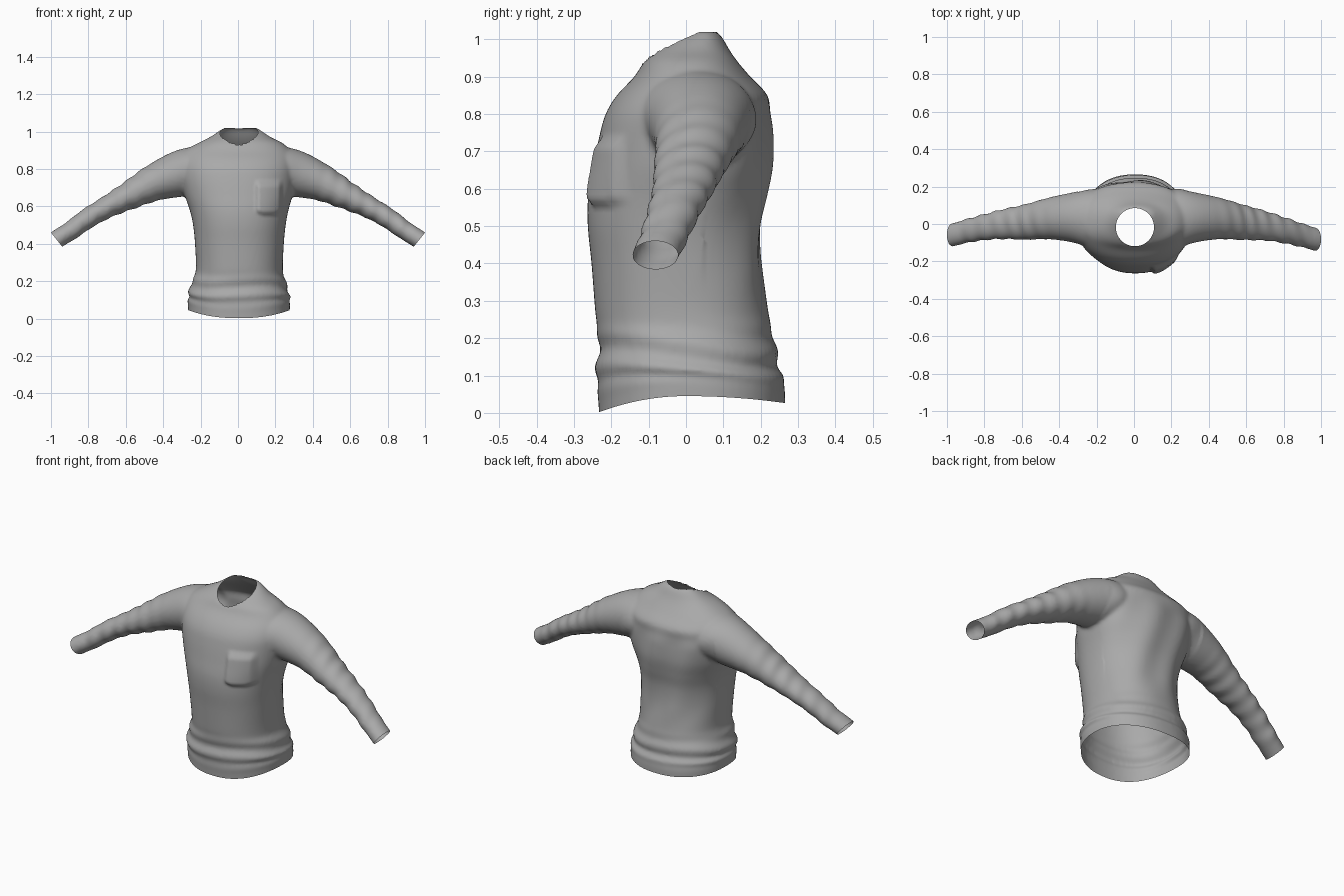
import bpy, bmesh, math
from mathutils import Vector

if "Cube" in bpy.data.objects:
    bpy.data.objects.remove(bpy.data.objects["Cube"])

SIDES = 64


def smooth_rows(rows, steps):
    """Catmull-Rom interpolation between rows of numbers."""
    out = []
    for i in range(len(rows) - 1):
        a, b, c, d = rows[max(i - 1, 0)], rows[i], rows[i + 1], rows[min(i + 2, len(rows) - 1)]
        for k in range(steps):
            t = k / steps
            out.append([0.5 * (2 * q + (r - p) * t + (2 * p - 5 * q + 4 * r - s) * t * t
                               + (3 * q - p - 3 * r + s) * t ** 3)
                        for p, q, r, s in zip(a, b, c, d)])
    return out + [list(rows[-1])]


def loft(bm, rings):
    """Closed tube through rings of points."""
    rings = [[bm.verts.new(p) for p in ring] for ring in rings]
    for a, b in zip(rings, rings[1:]):
        for i in range(SIDES):
            j = (i + 1) % SIDES
            bm.faces.new((a[i], a[j], b[j], b[i]))
    bm.faces.new(rings[0][::-1])
    bm.faces.new(rings[-1])


def power(v, n):
    return math.copysign(abs(v) ** (2 / n), v)


def ramp(v, lo, hi):
    t = min(max((v - lo) / (hi - lo), 0), 1)
    return t * t * (3 - 2 * t)


ANGLES = [2 * math.pi * i / SIDES for i in range(SIDES)]
bm = bmesh.new()

# Torso: height, left, right, front, back
TORSO = [
    (-0.05, -.265, .275, -.23, .265), (0.05, -.268, .278, -.236, .264),
    (0.11, -.265, .275, -.241, .250), (0.15, -.262, .268, -.235, .245),
    (0.20, -.245, .255, -.234, .235), (0.26, -.225, .240, -.242, .222),
    (0.40, -.230, .245, -.253, .202), (0.50, -.240, .255, -.263, .202),
    (0.58, -.258, .270, -.262, .217), (0.66, -.285, .292, -.248, .230),
    (0.74, -.305, .305, -.232, .230), (0.80, -.310, .310, -.215, .224),
    (0.85, -.305, .305, -.185, .218), (0.90, -.280, .280, -.138, .172),
    (0.94, -.210, .235, -.112, .138), (0.97, -.150, .175, -.078, .117),
    (1.00, -.105, .130, -.030, .100), (1.02, -.075, .100, .010, .085)]
rings = []
for z, x0, x1, y0, y1 in smooth_rows(TORSO, 5):
    ring = []
    for a in ANGLES:
        band = ramp(z, .03, .1) * (1 - ramp(z, .18, .27))
        fold = 1 + .022 * band * math.sin(z * 75 + 1.3 * math.sin(a * 2) + a)
        ring.append(((x0 + x1) / 2 + (x1 - x0) / 2 * power(math.cos(a), 2.25) * fold,
                     (y0 + y1) / 2 + (y1 - y0) / 2 * power(math.sin(a), 2.25) * fold, z))
    rings.append(ring)
loft(bm, rings)

# Sleeves: x, y, z, radius in the front plane, radius in depth
SLEEVE = [
    (.16, .02, .795, .120, .16), (.24, .03, .790, .127, .155),
    (.33, .035, .768, .121, .133), (.45, .03, .725, .098, .112),
    (.58, .01, .658, .075, .095), (.70, -.005, .596, .059, .080),
    (.80, -.025, .538, .054, .070), (.90, -.05, .466, .050, .064),
    (.97, -.07, .422, .049, .062), (1.04, -.085, .364, .049, .062)]
for side, drift in ((-1, .012), (1, -.012)):
    rows = smooth_rows(SLEEVE, 12)
    rings = []
    for i, (x, y, z, rv, ry) in enumerate(rows):
        p, q = rows[max(i - 1, 0)], rows[min(i + 1, len(rows) - 1)]
        axis = Vector((q[0] - p[0], 0, q[2] - p[2])).normalized()
        up = Vector((-axis.z, 0, axis.x))
        amp = .055 * ramp(x, .36, .62) * (1 - ramp(x, .88, .96))
        ring = []
        for a in ANGLES:
            f = 1 + amp * math.sin(x * 82 + side + 1.8 * math.sin(a + side)) \
                * (.7 + .3 * math.sin(2 * a + x * 9))
            v = Vector((x, y + drift * ramp(x, .5, 1), z)) + up * (rv * f * math.sin(a))
            v.y += ry * f * math.cos(a)
            ring.append((v.x * side, v.y, v.z))
        rings.append(ring[::side])
    loft(bm, rings)

bmesh.ops.recalc_face_normals(bm, faces=bm.faces)
mesh = bpy.data.meshes.new("sweater")
bm.to_mesh(mesh)
bm.free()
sweater = bpy.data.objects.new("sweater", mesh)
bpy.context.collection.objects.link(sweater)

# Blend torso and sleeves into one cloth surface
m = sweater.modifiers.new("blend", 'REMESH')
m.mode, m.voxel_size = 'VOXEL', .01
m = sweater.modifiers.new("soften", 'SMOOTH')
m.factor, m.iterations = .5, 5
bpy.context.view_layer.update()
deps = bpy.context.evaluated_depsgraph_get()
cloth = bpy.data.meshes.new_from_object(sweater.evaluated_get(deps))
sweater.modifiers.clear()
sweater.data = cloth
bm = bmesh.new()
bm.from_mesh(cloth)


def cut_open(inside, point, normal):
    faces = [f for f in bm.faces if inside(f.calc_center_median())]
    geom = set(faces)
    for f in faces:
        geom.update(f.verts, f.edges)
    bmesh.ops.bisect_plane(bm, geom=list(geom), plane_co=point, plane_no=normal, clear_outer=True)


# Hem and cuff openings
cut_open(lambda c: c.z < .1, (0, 0, 0), (0, 0, -1))
for s in (-1, 1):
    cut_open(lambda c: c.x * s > .8, (s * .97, 0, .422), (s * .78, 0, -.62))

# Neck opening, slightly egg shaped
NX, NY, NR = .005, -.017, .102
bmesh.ops.delete(bm, context='FACES', geom=[
    f for f in bm.faces if f.calc_center_median().z > .85
    and math.hypot(f.calc_center_median().x - NX, f.calc_center_median().y - NY) < NR])
for v in bm.verts:
    if v.is_boundary and v.co.z > .85:
        d = Vector((v.co.x - NX, v.co.y - NY))
        d *= NR / d.length
        v.co.x, v.co.y = NX + d.x, NY + d.y

for v in bm.verts:
    x, y, z = v.co
    # Curved hem line
    dip = .042 * (y / .23) ** 2 if y < 0 else .018 * (y / .26) ** 2
    v.co.z += (.045 - dip) * (1 - ramp(z, 0, .16))
    # Chest pocket
    if y < -.08:
        bottom = .555 + .3 * max(abs(x - .165) - .03, 0)
        v.co.y -= .02 * ramp(x, .085, .115) * (1 - ramp(x, .215, .245)) \
            * ramp(z, bottom - .012, bottom + .02) * (1 - ramp(z, .70, .75))
    # Soft creases down the back
    if y > .05 and abs(x) < .3:
        v.co.y += .005 * math.sin(x * 30 + z * 9) * ramp(z, .25, .4) * (1 - ramp(z, .75, .85))

bmesh.ops.recalc_face_normals(bm, faces=bm.faces)
bm.to_mesh(cloth)
bm.free()

grey = bpy.data.materials.new("grey cloth")
grey.diffuse_color = (.4, .4, .4, 1)
grey.use_nodes = True
grey.node_tree.nodes["Principled BSDF"].inputs["Base Color"].default_value = grey.diffuse_color
cloth.materials.clear()
cloth.materials.append(grey)
bpy.context.view_layer.objects.active = sweater
sweater.select_set(True)
bpy.ops.object.shade_smooth_by_angle(angle=math.radians(60))
